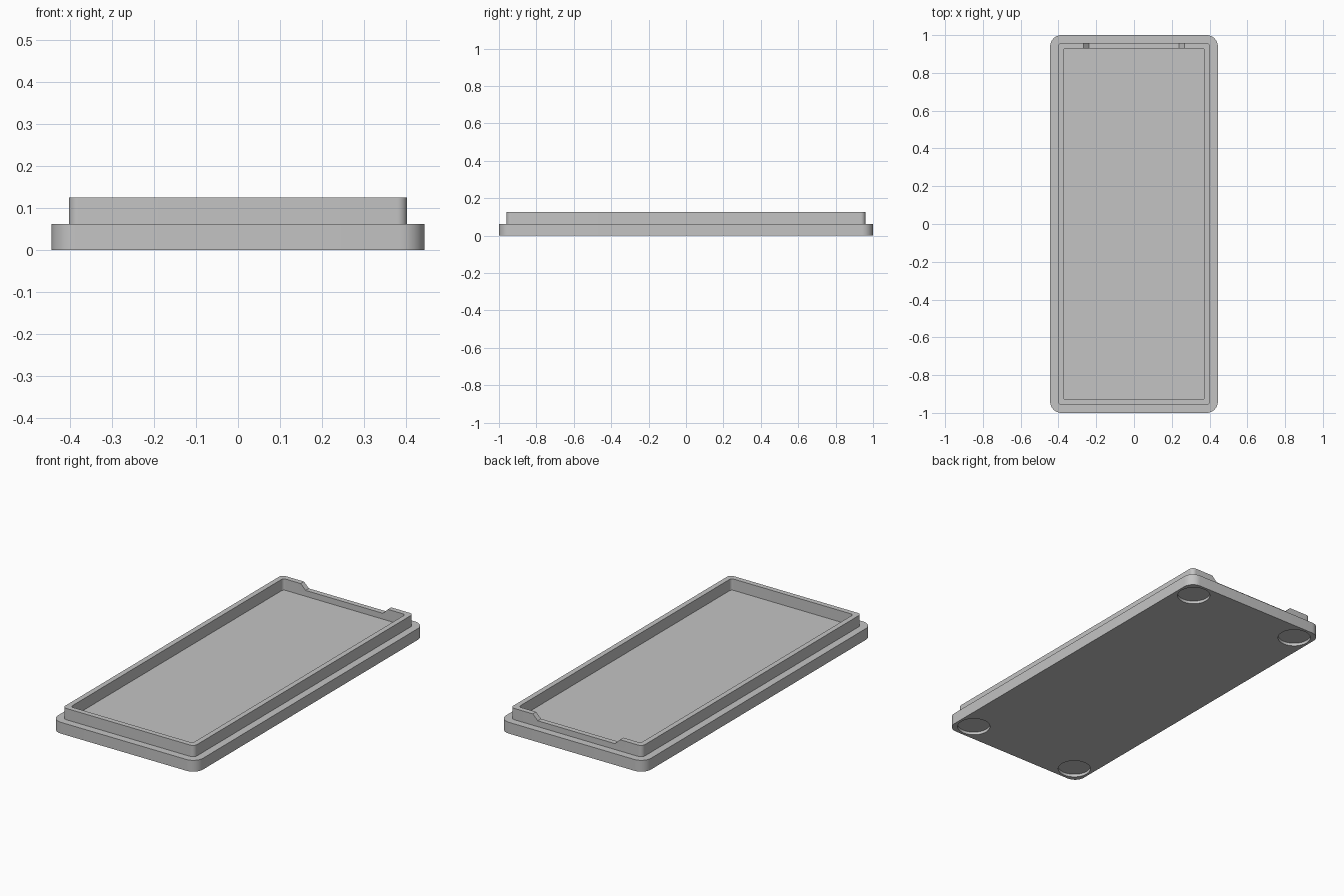
import bpy
import bmesh
from math import cos, sin, pi, radians
from mathutils import Matrix

old = bpy.data.objects.get("Cube")
if old:
    bpy.data.objects.remove(old, do_unlink=True)

GREY = (0.55, 0.55, 0.55, 1.0)
grey = bpy.data.materials.new("plain grey")
grey.use_nodes = True
grey.diffuse_color = GREY
grey.node_tree.nodes["Principled BSDF"].inputs["Base Color"].default_value = GREY

STEP = 0.0625      # height of the base and of the rim
TOP = 2 * STEP


def add_object(name, bm):
    bmesh.ops.recalc_face_normals(bm, faces=bm.faces)
    mesh = bpy.data.meshes.new(name)
    bm.to_mesh(mesh)
    bm.free()
    mesh.materials.append(grey)
    obj = bpy.data.objects.new(name, mesh)
    bpy.context.collection.objects.link(obj)
    return obj


def prism(name, points, direction):
    """Extrude a closed outline along a direction."""
    bm = bmesh.new()
    face = bm.faces.new([bm.verts.new(p) for p in points])
    moved = bmesh.ops.extrude_face_region(bm, geom=[face], use_keep_orig=True)["geom"]
    bmesh.ops.translate(bm, vec=direction,
                        verts=[v for v in moved if isinstance(v, bmesh.types.BMVert)])
    return add_object(name, bm)


def rounded_slab(name, half_x, half_y, radius, z0, z1, segments=10):
    points = []
    for corner, (sx, sy) in enumerate([(1, 1), (-1, 1), (-1, -1), (1, -1)]):
        for i in range(segments + 1):
            a = (corner + i / segments) * pi / 2
            points.append((sx * (half_x - radius) + radius * cos(a),
                           sy * (half_y - radius) + radius * sin(a), z0))
    return prism(name, points, (0, 0, z1 - z0))


def cut(obj, cutters):
    """Subtract the cutters, keep the result as plain mesh and drop them."""
    for cutter in cutters:
        mod = obj.modifiers.new("cut", 'BOOLEAN')
        mod.operation = 'DIFFERENCE'
        mod.solver = 'EXACT'
        mod.object = cutter
        cutter.hide_render = True
    graph = bpy.context.evaluated_depsgraph_get()
    baked = bpy.data.meshes.new_from_object(obj.evaluated_get(graph))
    obj.modifiers.clear()
    obj.data = baked
    for cutter in cutters:
        bpy.data.objects.remove(cutter, do_unlink=True)


# Base plate with four shallow round foot recesses underneath
base = rounded_slab("base_plate", 0.444, 1.0, 0.06, 0, STEP)
recesses = []
for sx in (-1, 1):
    for sy in (-1, 1):
        bm = bmesh.new()
        bmesh.ops.create_cone(bm, cap_ends=True, segments=48, radius1=0.085,
                              radius2=0.085, depth=0.032,
                              matrix=Matrix.Translation((sx * 0.345, sy * 0.9, 0)))
        recesses.append(add_object("recess_cutter", bm))
cut(base, recesses)

# Raised rim, hollow inside, with a slope-ended notch in the back wall
rim = rounded_slab("raised_rim", 0.403, 0.959, 0.024, STEP, TOP)
hollow = rounded_slab("hollow_cutter", 0.374, 0.93, 0.015, 0, 2 * TOP)
depth, low, high = 0.03, 0.237, 0.267
outline = [(-low, TOP - depth), (low, TOP - depth), (high, TOP),
           (high, TOP + depth), (-high, TOP + depth), (-high, TOP)]
notch = prism("notch_cutter", [(x, 0.85, z) for x, z in outline], (0, 0.2, 0))
cut(rim, [hollow, notch])

# Smooth rounded corners, keep hard edges crisp
bpy.ops.object.select_all(action='DESELECT')
for obj in (base, rim):
    obj.select_set(True)
bpy.context.view_layer.objects.active = base
bpy.ops.object.shade_smooth_by_angle(angle=radians(30))
